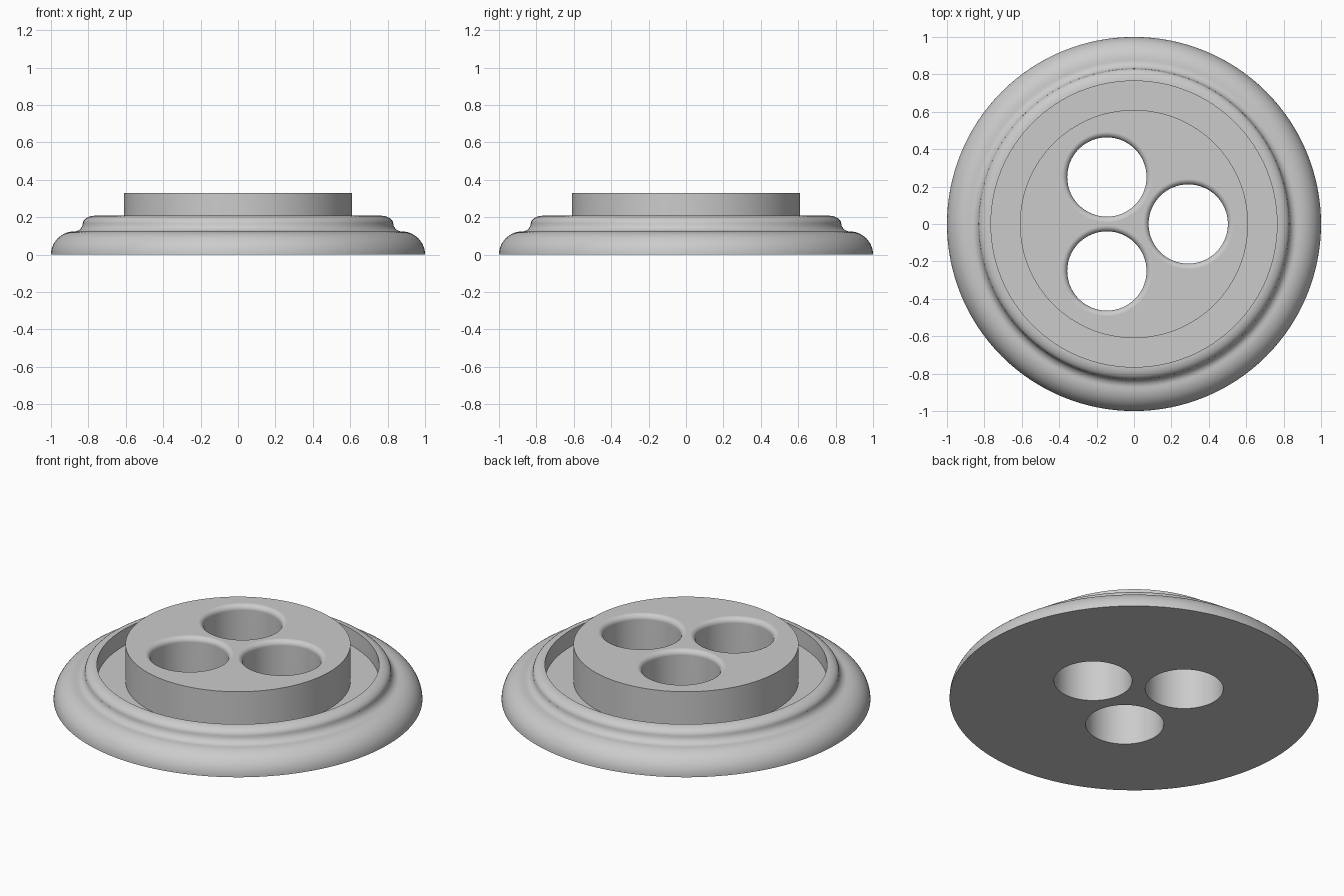
import bpy, bmesh
from math import sin, cos, pi, radians

if "Cube" in bpy.data.objects:
    bpy.data.objects.remove(bpy.data.objects["Cube"])

grey = bpy.data.materials.new("plain grey")
grey.use_nodes = True
colour = (0.6, 0.6, 0.6, 1)
grey.diffuse_color = colour
grey.node_tree.nodes["Principled BSDF"].inputs["Base Color"].default_value = colour


def arc(cx, cz, rx, rz, start, end, steps):
    """Points of an elliptical arc, angles in degrees."""
    angles = [radians(start + (end - start) * i / steps) for i in range(steps + 1)]
    return [(cx + rx * cos(a), cz + rz * sin(a)) for a in angles]


def lathe(name, profile, sides, centre=(0, 0)):
    """Closed solid turned about a vertical axis, with flat end caps."""
    bm = bmesh.new()
    rings = []
    for r, z in profile:
        rings.append([bm.verts.new((centre[0] + r * cos(2 * pi * i / sides),
                                    centre[1] + r * sin(2 * pi * i / sides), z))
                      for i in range(sides)])
    for low, high in zip(rings, rings[1:]):
        for i in range(sides):
            j = (i + 1) % sides
            bm.faces.new((low[i], low[j], high[j], high[i]))
    bm.faces.new(rings[0][::-1])
    bm.faces.new(rings[-1])
    bmesh.ops.recalc_face_normals(bm, faces=bm.faces)
    mesh = bpy.data.meshes.new(name)
    bm.to_mesh(mesh)
    bm.free()
    mesh.materials.append(grey)
    obj = bpy.data.objects.new(name, mesh)
    bpy.context.collection.objects.link(obj)
    return obj


# Button body: rounded rim, stepped shoulder, sunken channel, raised centre
FLOOR, TOP = 0.11, 0.33
profile = arc(0.875, 0, 0.125, 0.124, 0, 90, 14)
profile += arc(0.875, 0.169, 0.045, 0.045, 270, 185, 8)
profile += arc(0.765, 0.165, 0.065, 0.043, 0, 90, 8)
profile += [(0.765, FLOOR), (0.61, FLOOR), (0.61, TOP)]
body = lathe("button_body", profile, 128)

# Three thread holes, each flaring out in a rounded lip at the top
HOLE, LIP = 0.212, 0.03
hole_profile = [(HOLE, -0.1)]
hole_profile += arc(HOLE + LIP, TOP - LIP, LIP, LIP, 180, 90, 8)
hole_profile += [(HOLE + LIP, TOP + 0.1)]
cutters = []
for k in range(3):
    a = 2 * pi * k / 3
    cutter = lathe("hole_cutter", hole_profile, 64, (0.29 * cos(a), 0.29 * sin(a)))
    cutter.hide_render = True
    cutters.append(cutter)
    cut = body.modifiers.new("thread_hole", "BOOLEAN")
    cut.operation = "DIFFERENCE"
    cut.solver = "EXACT"
    cut.object = cutter

# Apply the cuts, then smooth the curved surfaces and keep the corners crisp
bpy.ops.object.select_all(action="DESELECT")
body.select_set(True)
bpy.context.view_layer.objects.active = body
for modifier in list(body.modifiers):
    bpy.ops.object.modifier_apply(modifier=modifier.name)
for cutter in cutters:
    bpy.data.objects.remove(cutter)
bpy.ops.object.shade_smooth_by_angle(angle=radians(35))
body.modifiers.new("flat_face_normals", "WEIGHTED_NORMAL").keep_sharp = True
